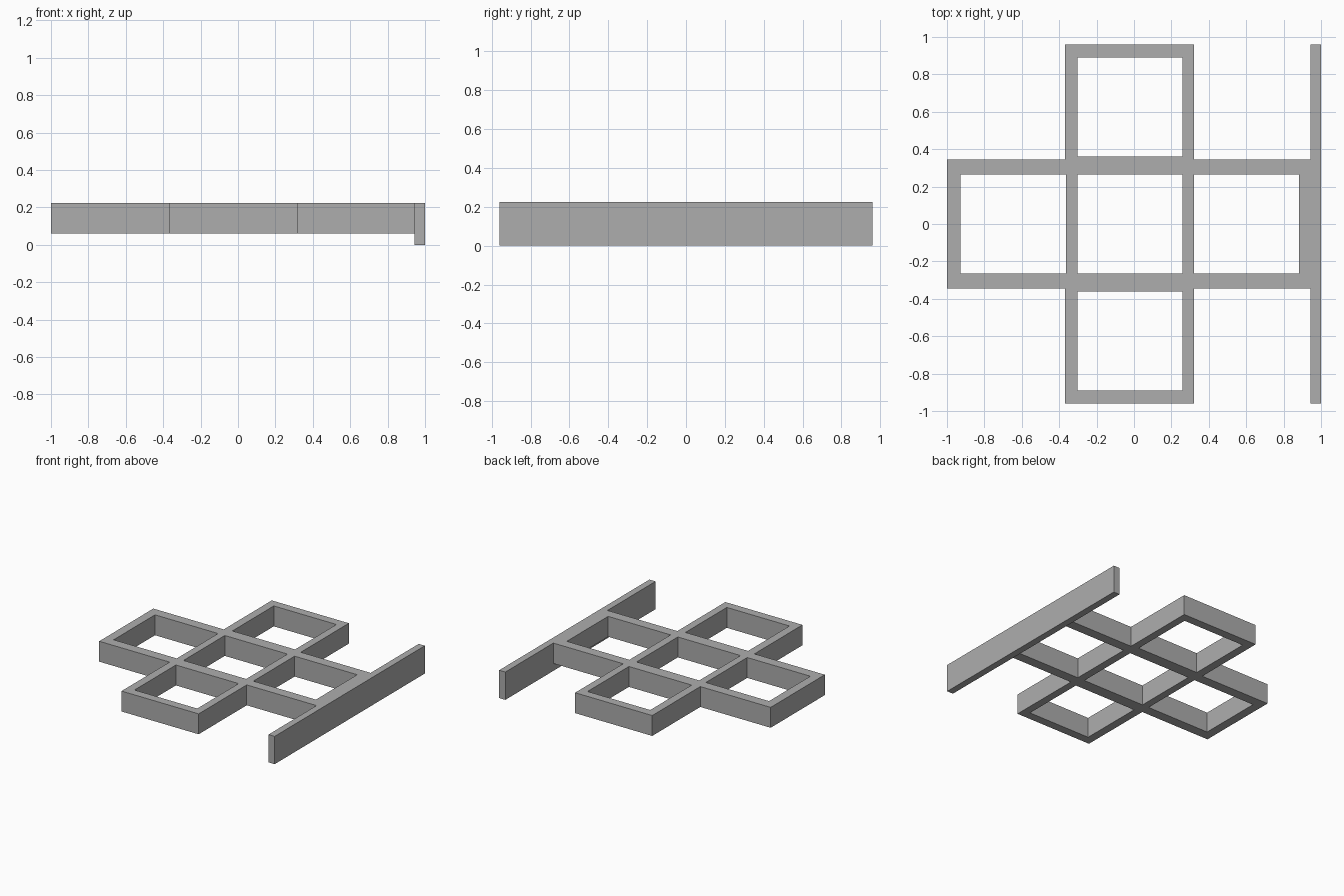
import bpy
import bmesh

cube = bpy.data.objects.get("Cube")
if cube:
    bpy.data.objects.remove(cube, do_unlink=True)

grey = bpy.data.materials.new("plain grey")
grey.use_nodes = True
colour = (0.42, 0.42, 0.42, 1)
grey.diffuse_color = colour
grey.node_tree.nodes["Principled BSDF"].inputs["Base Color"].default_value = colour

TOP = 0.225


def inside(x, y, rects):
    return any(x0 < x < x1 and y0 < y < y1 for x0, x1, y0, y1 in rects)


def slab(name, solids, holes, z0, z1):
    """Extrude the union of the solid rectangles, minus the holes."""
    rects = solids + holes
    xs = sorted({v for r in rects for v in r[:2]})
    ys = sorted({v for r in rects for v in r[2:]})
    bm = bmesh.new()
    for xa, xb in zip(xs, xs[1:]):
        for ya, yb in zip(ys, ys[1:]):
            cx, cy = (xa + xb) / 2, (ya + yb) / 2
            if inside(cx, cy, solids) and not inside(cx, cy, holes):
                corners = ((xa, ya), (xb, ya), (xb, yb), (xa, yb))
                bm.faces.new([bm.verts.new((x, y, z0)) for x, y in corners])
    bmesh.ops.remove_doubles(bm, verts=bm.verts, dist=0.0001)
    grown = bmesh.ops.extrude_face_region(bm, geom=bm.faces[:], use_keep_orig=True)
    raised = [g for g in grown["geom"] if isinstance(g, bmesh.types.BMVert)]
    bmesh.ops.translate(bm, verts=raised, vec=(0, 0, z1 - z0))
    bmesh.ops.recalc_face_normals(bm, faces=bm.faces)
    mesh = bpy.data.meshes.new(name)
    bm.to_mesh(mesh)
    bm.free()
    mesh.materials.append(grey)
    obj = bpy.data.objects.new(name, mesh)
    bpy.context.collection.objects.link(obj)
    return obj


# Cross-shaped lattice with five open cells
column = (-0.37, 0.32, -0.96, 0.96)
row = (-1.0, 0.945, -0.346, 0.346)
cells = [
    (-0.303, 0.258, -0.264, 0.264),
    (-0.303, 0.258, 0.361, 0.89),
    (-0.303, 0.258, -0.89, -0.361),
    (-0.928, -0.363, -0.264, 0.264),
    (0.322, 0.882, -0.264, 0.264),
]
slab("cross_lattice", [column, row], cells, 0.06, TOP)

# Long upright plate closing the left end
slab("end_plate", [(0.945, 1.0, -0.96, 0.96)], [], 0, TOP)
